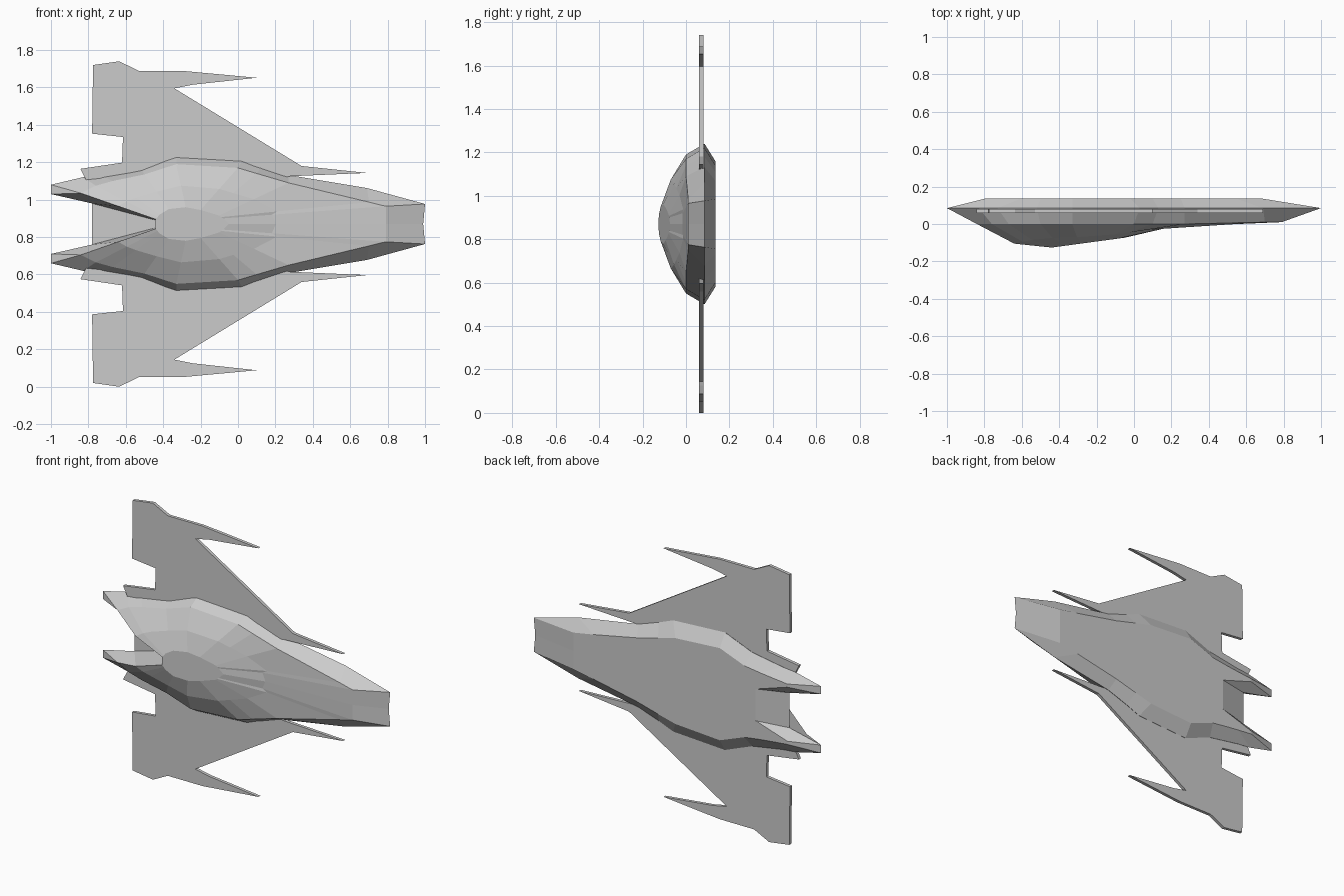
import bpy, bmesh

if "Cube" in bpy.data.objects:
    bpy.data.objects.remove(bpy.data.objects["Cube"])

MID_Z = 0.87          # symmetry plane of the craft
RIM_Y, BACK_Y = 0.085, 0.135


def finish(bm, name):
    """Mirror the half shape across the symmetry plane and make an object."""
    bmesh.ops.mirror(bm, geom=bm.verts[:] + bm.edges[:] + bm.faces[:],
                     merge_dist=0.0005, axis='Z')
    bmesh.ops.recalc_face_normals(bm, faces=bm.faces[:])
    mesh = bpy.data.meshes.new(name)
    bm.to_mesh(mesh)
    bm.free()
    obj = bpy.data.objects.new(name, mesh)
    obj.location.z = MID_Z
    bpy.context.collection.objects.link(obj)
    return obj


# Hull ribs, nose centre round to tail tip, as (x, height above middle):
# rim, shoulder, plateau, (mid fraction, mid depth), back
ribs = [
    ((0.99, 0), (0.79, 0), (-0.05, 0), (0.30, -0.015), (0.69, 0)),
    ((1.0, 0.107), (0.79, 0.095), (-0.08, 0.03), (0.30, -0.015), (0.69, 0.115)),
    ((0.69, 0.192), (0.70, 0.117), (-0.09, 0.037), (0.38, -0.013), (0.55, 0.14)),
    ((0.27, 0.262), (0.27, 0.22), (-0.10, 0.045), (0.50, -0.03), (0.25, 0.20)),
    ((0.13, 0.31), (0.10, 0.27), (-0.15, 0.06), (0.50, -0.045), (0.10, 0.24)),
    ((0.03, 0.35), (0.0, 0.30), (-0.20, 0.075), (0.50, -0.055), (-0.02, 0.27)),
    ((-0.33, 0.37), (-0.33, 0.32), (-0.28, 0.09), (0.50, -0.07), (-0.33, 0.29)),
    ((-0.52, 0.295), (-0.50, 0.265), (-0.37, 0.08), (0.50, -0.075), (-0.50, 0.225)),
    ((-0.73, 0.26), (-0.67, 0.23), (-0.42, 0.05), (0.50, -0.085), (-0.61, 0.21)),
    ((-0.83, 0.25), (-0.76, 0.205), (-0.43, 0.037), (0.50, -0.095), (-0.70, 0.20)),
    ((-1.0, 0.21), (-0.84, 0.165), (-0.44, 0.025), (0.50, -0.105), (-0.80, 0.19)),
]

# Hull: angular shell lofted along the ribs
bm = bmesh.new()


def vert(p, y):
    return bm.verts.new((p[0], y, p[1]))


def strip(a, b):
    for i in range(len(a) - 1):
        bm.faces.new((a[i], a[i + 1], b[i + 1], b[i]))


rim, shoulder, mid, top, back = [], [], [], [], []
for r, s, p, (t, depth), b in ribs:
    rim.append(vert(r, RIM_Y))
    shoulder.append(vert(s, 0.01 if s[0] > 0.5 else 0.0))
    m = [p[k] + (s[k] - p[k]) * t for k in (0, 1)]
    mid.append(vert(m, depth))
    top.append(vert(p, -0.13 + 0.135 * (p[0] + 0.47)))
    back.append(vert(b, BACK_Y))
for a, b in ((rim, shoulder), (shoulder, mid), (mid, top)):
    strip(a, b)

# Notch between the two tail prongs
inner = [vert(p, RIM_Y) for p in ((-1, 0.16), (-0.78, 0.11), (-0.78, 0))]
inner_back = [vert(p, BACK_Y) for p in ((-0.80, 0.17), (-0.58, 0.10), (-0.58, 0))]
strip(rim + inner, back + inner_back)
bm.faces.new(back + inner_back)
floor, floor_mid = vert((-0.44, 0.02), RIM_Y), vert((-0.44, 0), RIM_Y)
top_mid = vert((-0.44, 0), -0.126)
bm.faces.new(top + [top_mid])
bm.faces.new((rim[-1], shoulder[-1], inner[0]))
bm.faces.new((shoulder[-1], mid[-1], inner[1], inner[0]))
bm.faces.new((mid[-1], top[-1], floor, inner[1]))
bm.faces.new((inner[1], inner[2], floor_mid, floor))
bm.faces.new((top[-1], top_mid, floor_mid, floor))
finish(bm, "hull")

# Wings: thin plates with forward spikes and a notched trailing edge
outline = [(-0.72, 0.20), (-0.81, 0.23), (-0.842, 0.295), (-0.62, 0.328),
           (-0.615, 0.465), (-0.78, 0.483), (-0.775, 0.85), (-0.635, 0.87),
           (-0.53, 0.818), (-0.29, 0.818), (0.10, 0.782), (-0.24, 0.745),
           (-0.34, 0.725), (0.34, 0.31), (0.69, 0.273), (0.27, 0.255),
           (0.15, 0.20)]
bm = bmesh.new()
plate = bm.faces.new([vert(p, 0.06) for p in outline])
ext = bmesh.ops.extrude_face_region(bm, geom=[plate], use_keep_orig=True)
bmesh.ops.translate(bm, vec=(0, 0.02, 0),
                    verts=[g for g in ext["geom"] if isinstance(g, bmesh.types.BMVert)])
finish(bm, "wings")
